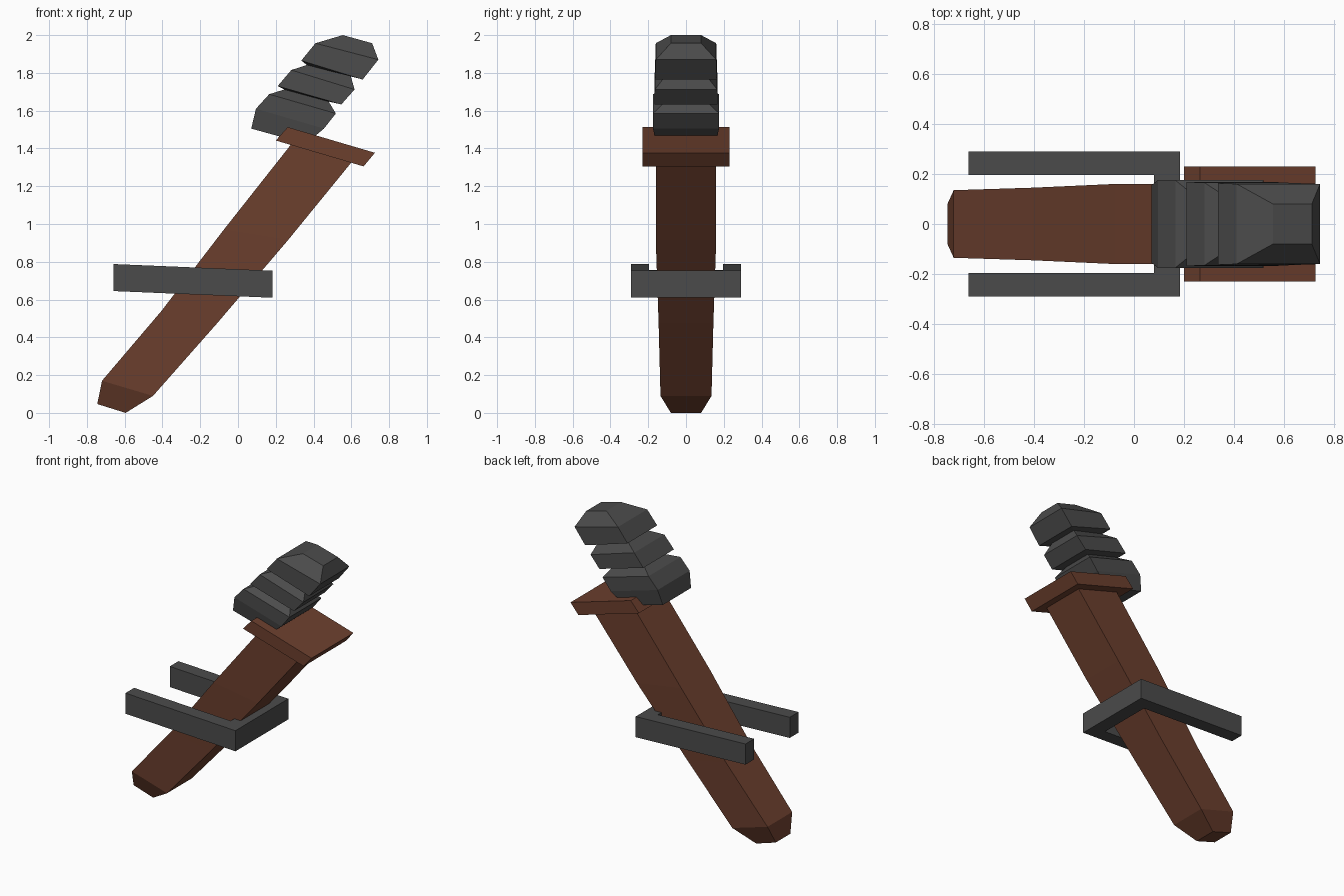
import bpy, bmesh

if "Cube" in bpy.data.objects:
    bpy.data.objects.remove(bpy.data.objects["Cube"])


def material(name, rgb):
    m = bpy.data.materials.new(name)
    m.diffuse_color = (*rgb, 1)
    m.use_nodes = True
    m.node_tree.nodes["Principled BSDF"].inputs["Base Color"].default_value = m.diffuse_color
    return m


brown = material("brown_leather", (0.15, 0.05, 0.027))
dark = material("dark_grey", (0.07, 0.07, 0.07))


def loft(name, loops, mat):
    """Bridge matching point loops with flat faces and cap both ends."""
    bm = bmesh.new()
    rings = [[bm.verts.new(p) for p in loop] for loop in loops]
    for a, b in zip(rings, rings[1:]):
        for i in range(len(a)):
            j = (i + 1) % len(a)
            bm.faces.new((a[i], a[j], b[j], b[i]))
    bm.faces.new(rings[0][::-1])
    bm.faces.new(rings[-1])
    bmesh.ops.recalc_face_normals(bm, faces=bm.faces)
    mesh = bpy.data.meshes.new(name)
    bm.to_mesh(mesh)
    bm.free()
    mesh.materials.append(mat)
    obj = bpy.data.objects.new(name, mesh)
    bpy.context.collection.objects.link(obj)
    return obj


def section(xl, zl, xr, zr, w):
    """Rectangular cross-section from left to right edge, half width w in y."""
    return [(xl, -w, zl), (xr, -w, zr), (xr, w, zr), (xl, w, zl)]


# Sheath with a tapered tip
loft("sheath", [section(*s) for s in (
    (-0.745, 0.047, -0.595, 0.0, 0.08),
    (-0.72, 0.17, -0.45, 0.09, 0.135),
    (-0.405, 0.54, -0.11, 0.475, 0.145),
    (-0.075, 0.97, 0.265, 0.915, 0.16),
    (0.28, 1.42, 0.62, 1.35, 0.16))], brown)

# Collar at the sheath mouth
loft("sheath_collar", [section(*s) for s in (
    (0.20, 1.442, 0.665, 1.305, 0.23),
    (0.263, 1.513, 0.725, 1.377, 0.23))], brown)

# Ridged handle: lower grip, neck, middle ridge, neck, pommel
loft("handle", [section(*s) for s in (
    (0.07, 1.505, 0.36, 1.425, 0.155),
    (0.095, 1.61, 0.455, 1.505, 0.175),
    (0.165, 1.687, 0.518, 1.585, 0.175),
    (0.245, 1.712, 0.48, 1.648, 0.11),
    (0.21, 1.73, 0.547, 1.633, 0.168),
    (0.282, 1.815, 0.617, 1.712, 0.165),
    (0.365, 1.842, 0.597, 1.782, 0.11),
    (0.335, 1.865, 0.66, 1.765, 0.163),
    (0.41, 1.957, 0.743, 1.87, 0.16),
    (0.555, 2.0, 0.71, 1.957, 0.08))], dark)

# U-shaped strap wrapping the sheath, sloping slightly
half = [(-0.66, 0.195), (-0.66, 0.29), (0.183, 0.29)]
outline = [(0.08, 0.195)] + half + [(x, -y) for x, y in half[::-1]] + [(0.08, -0.195)]
loft("strap", [[(x, y, z - 0.042 * (x + 0.66)) for x, y in outline]
               for z in (0.645, 0.788)], dark)
